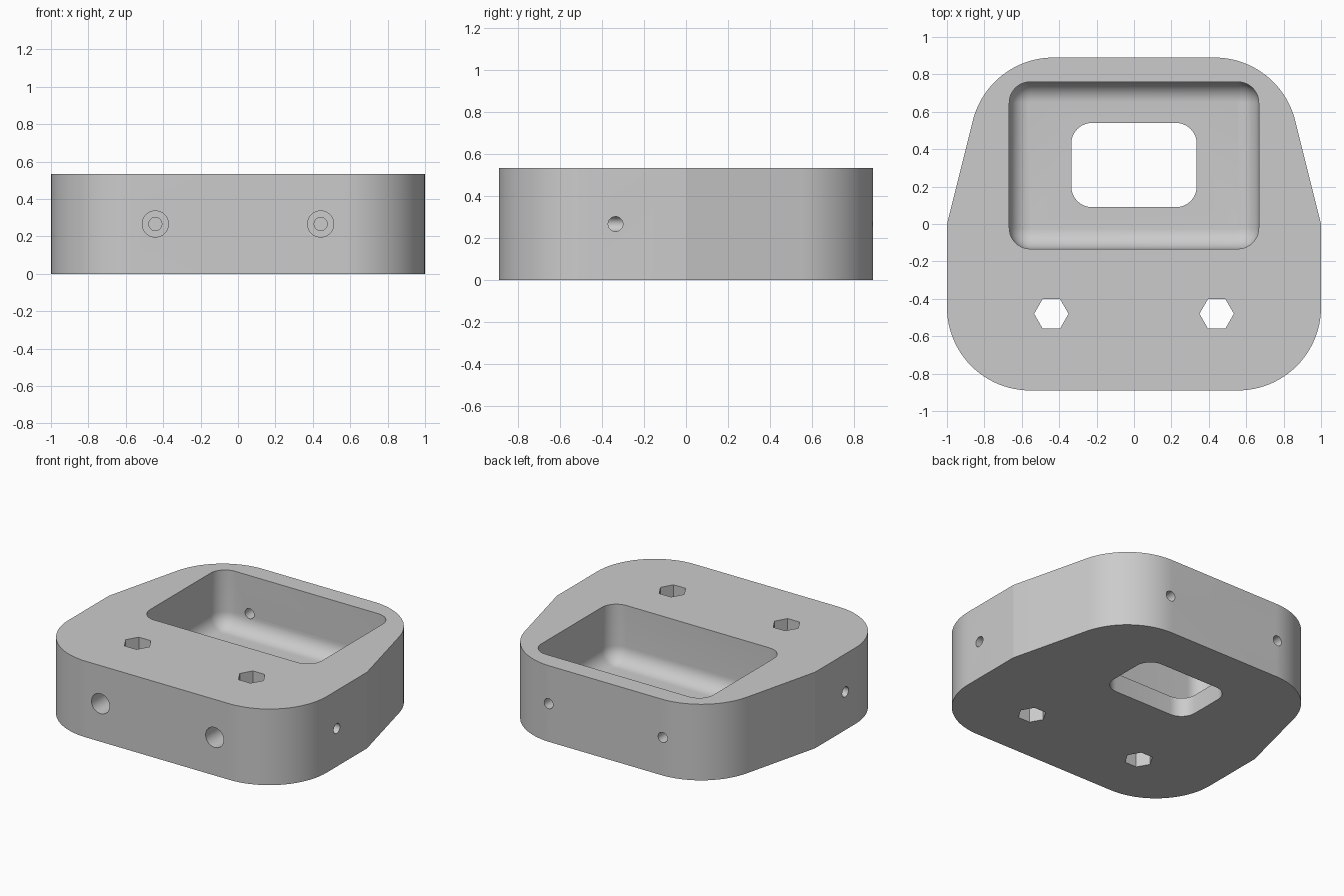
import bpy, bmesh, math
from mathutils import Vector, Matrix

cube = bpy.data.objects.get("Cube")
if cube:
    bpy.data.objects.remove(cube, do_unlink=True)

H = 0.533          # body height
MID = H / 2        # height of the bore axes

grey = bpy.data.materials.new("plain grey")
grey.use_nodes = True
grey.diffuse_color = (0.6, 0.6, 0.6, 1)
grey.node_tree.nodes["Principled BSDF"].inputs["Base Color"].default_value = (0.6, 0.6, 0.6, 1)


def rounded(corners, steps=16):
    """Outline through (x, y, radius) corners, counter-clockwise, with tangent arcs."""
    pts = []
    for i, (x, y, r) in enumerate(corners):
        p = Vector((x, y))
        if r == 0:
            pts.append(p)
            continue
        a = (Vector(corners[i - 1][:2]) - p).normalized()
        b = (Vector(corners[(i + 1) % len(corners)][:2]) - p).normalized()
        half = a.angle(b) / 2
        centre = p + (a + b).normalized() * r / math.sin(half)
        start = p + a * r / math.tan(half) - centre
        sweep = math.pi - 2 * half
        for k in range(steps + 1):
            pts.append(centre + Matrix.Rotation(sweep * k / steps, 2) @ start)
    return pts


def rounded_rect(x, y0, y1, r):
    return rounded([(-x, y0, r), (x, y0, r), (x, y1, r), (-x, y1, r)], 10)


def loft(name, rings):
    """Solid through (outline, z) rings, listed from the bottom up."""
    bm = bmesh.new()
    loops = [[bm.verts.new((p.x, p.y, z)) for p in pts] for pts, z in rings]
    n = len(loops[0])
    bm.faces.new(loops[0][::-1])
    bm.faces.new(loops[-1])
    for low, high in zip(loops, loops[1:]):
        for i in range(n):
            j = (i + 1) % n
            bm.faces.new((low[i], low[j], high[j], high[i]))
    mesh = bpy.data.meshes.new(name)
    bm.to_mesh(mesh)
    bm.free()
    mesh.materials.append(grey)
    obj = bpy.data.objects.new(name, mesh)
    bpy.context.collection.objects.link(obj)
    return obj


def bore(name, start, end, radius, sides=40):
    """Straight cutter between two points."""
    start, end = Vector(start), Vector(end)
    ring = [Vector((math.cos(t), math.sin(t))) * radius
            for t in (math.tau * k / sides for k in range(sides))]
    obj = loft(name, [(ring, 0), (ring, (end - start).length)])
    turn = Vector((0, 0, 1)).rotation_difference(end - start).to_matrix().to_4x4()
    obj.data.transform(Matrix.Translation(start) @ turn)
    return obj


# Body: wide rounded front, tapered sides toward the back
outline = rounded([(-1, -0.89, 0.445), (1, -0.89, 0.445), (1, 0, 0),
                   (0.7775, 0.89, 0.445), (-0.7775, 0.89, 0.445), (-1, 0, 0)], 24)
body = loft("body", [(outline, 0), (outline, H)])

# Pocket with a rounded floor edge
FLOOR, FILLET = 0.133, 0.11
rings = []
for k in range(11):
    t = math.pi / 2 * k / 10
    inset = (FILLET - 0.002) * (1 - math.sin(t))
    rings.append((rounded_rect(0.667 - inset, -0.133 + inset, 0.76 - inset, 0.112 - inset),
                  FLOOR + FILLET * (1 - math.cos(t))))
rings.append((rings[-1][0], H + 0.1))
cutters = [loft("pocket_cutter", rings)]

# Window through the pocket floor
window = rounded_rect(0.335, 0.09, 0.54, 0.11)
cutters.append(loft("window_cutter", [(window, -0.1), (window, FLOOR + 0.1)]))

# Nut slots and screw bores on each side
for s in (-1, 1):
    x = 0.442 * s
    cutters += [
        bore("nut_slot_cutter", (x, -0.48, -0.1), (x, -0.48, H + 0.1), 0.092, 6),
        bore("counterbore_cutter", (x, -1, MID), (x, -0.67, MID), 0.07),
        bore("front_bore_cutter", (x, -0.8, MID), (x, -0.3, MID), 0.035),
        bore("back_bore_cutter", (x, 0.6, MID), (x, 1, MID), 0.035),
        bore("side_bore_cutter", (x, -0.335, MID), (1.1 * s, -0.335, MID), 0.035),
    ]

# Cut everything out of the body
bpy.ops.object.select_all(action='DESELECT')
bpy.context.view_layer.objects.active = body
body.select_set(True)
for cutter in cutters:
    mod = body.modifiers.new("cut", 'BOOLEAN')
    mod.operation, mod.solver, mod.object = 'DIFFERENCE', 'EXACT', cutter
    bpy.ops.object.modifier_apply(modifier=mod.name)
    bpy.data.objects.remove(cutter, do_unlink=True)

bpy.ops.object.shade_smooth_by_angle(angle=math.radians(12))
